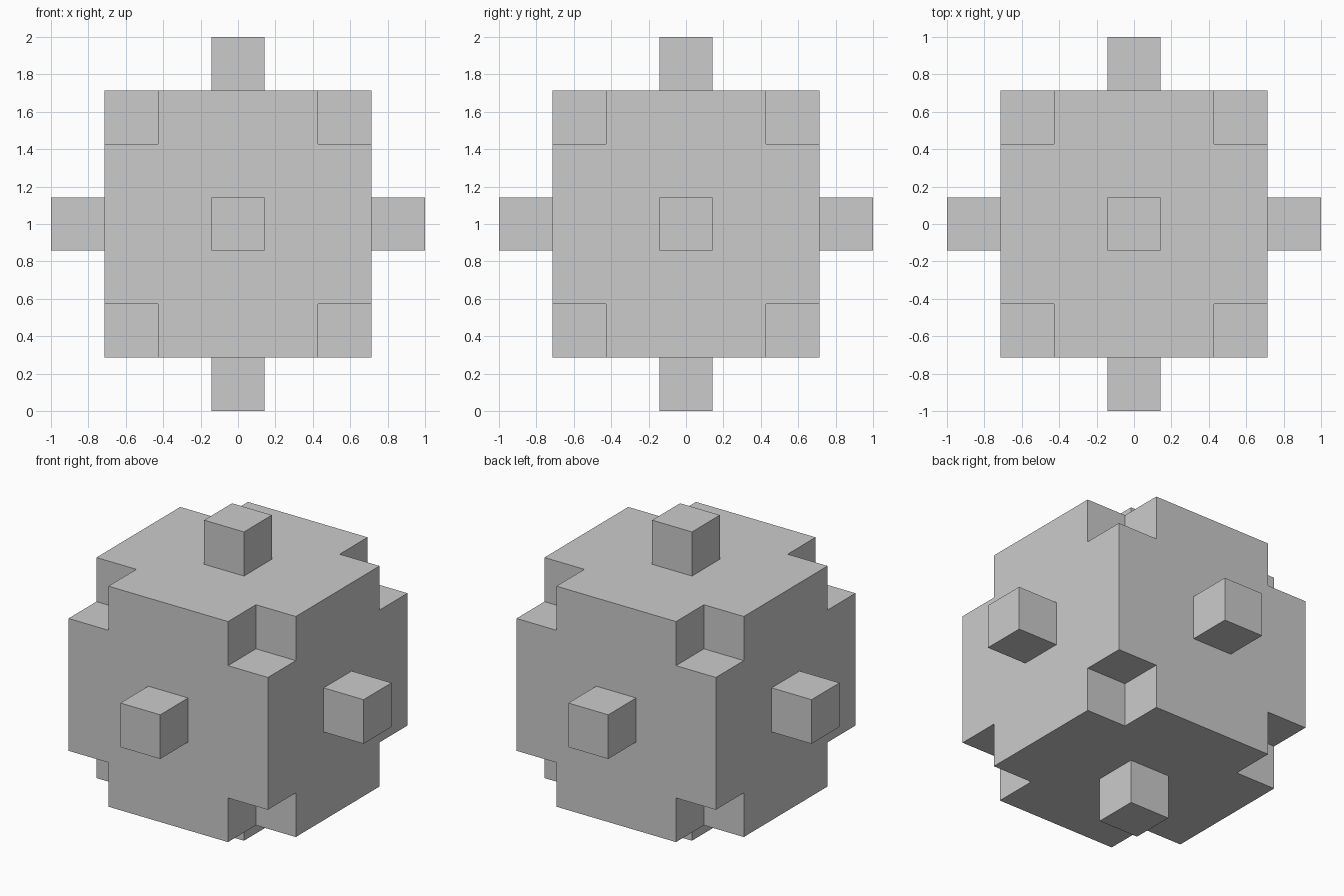
import bpy, bmesh
from itertools import product
from mathutils import Matrix, Vector

if "Cube" in bpy.data.objects:
    bpy.data.objects.remove(bpy.data.objects["Cube"])

U = 2 / 7                      # one block unit: the whole model spans 7 units
MID = Vector((0, 0, 1))


def boxes(name, items):
    """One object made of separate boxes, each given as (centre, size)."""
    bm = bmesh.new()
    for centre, size in items:
        mat = Matrix.Translation(MID + Vector(centre)) @ Matrix.Diagonal((*size, 1))
        bmesh.ops.create_cube(bm, size=1, matrix=mat)
    mesh = bpy.data.meshes.new(name)
    bm.to_mesh(mesh)
    bm.free()
    obj = bpy.data.objects.new(name, mesh)
    bpy.context.collection.objects.link(obj)
    return obj


def combine(target, helper, operation):
    """Apply a boolean and drop the helper."""
    mod = target.modifiers.new(operation.title(), 'BOOLEAN')
    mod.object, mod.operation, mod.solver = helper, operation, 'EXACT'
    bpy.context.view_layer.objects.active = target
    bpy.ops.object.modifier_apply(modifier=mod.name)
    bpy.data.objects.remove(helper)


# Main cube, five units wide
body = boxes("block_body", [((0, 0, 0), (5 * U,) * 3)])

# Cube-shaped notch at every corner (cutters run past the surface)
notches = boxes("corner_cutters",
                [([s * 2.5 * U for s in signs], (2 * U,) * 3)
                 for signs in product((-1, 1), repeat=3)])
combine(body, notches, 'DIFFERENCE')

# One-unit stud in the middle of every face, sunk one unit into the body
studs = []
for axis, side in product(range(3), (-1, 1)):
    centre, size = [0, 0, 0], [U, U, U]
    centre[axis], size[axis] = side * 2.5 * U, 2 * U
    studs.append((centre, size))
combine(body, boxes("face_studs", studs), 'UNION')
